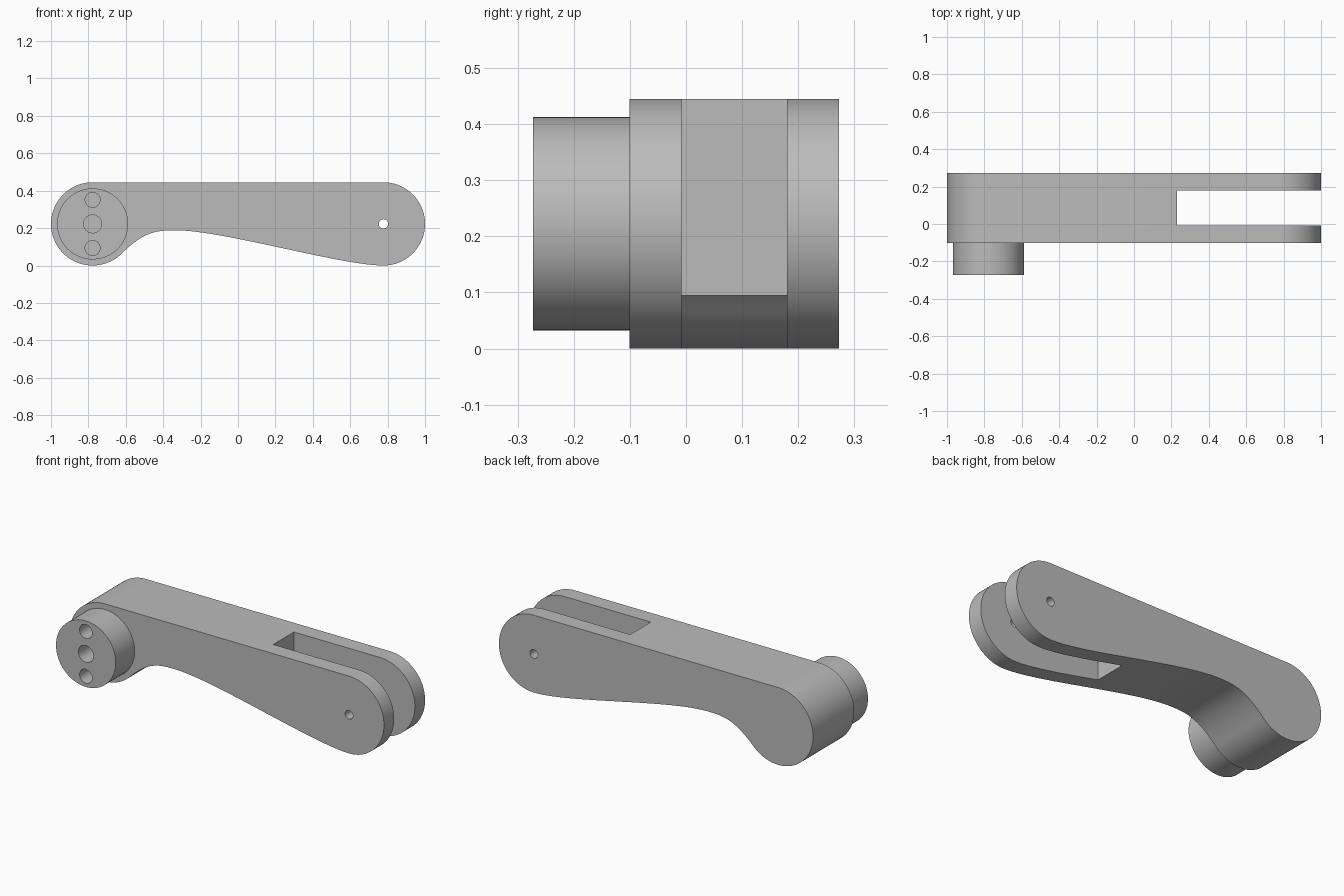
import bpy, bmesh, math
from mathutils import Vector
from mathutils.geometry import interpolate_bezier

cube = bpy.data.objects.get("Cube")
if cube:
    bpy.data.objects.remove(cube, do_unlink=True)

R = 0.2225            # end radius, also the centre height
CX = 0.7775           # distance of the end centres from the middle
FRONT, BACK = -0.101, 0.273
BOSS_FRONT = -0.273

grey = bpy.data.materials.new("plain grey")
grey.use_nodes = True
colour = (0.5, 0.5, 0.5, 1)
grey.diffuse_color = colour
grey.node_tree.nodes["Principled BSDF"].inputs["Base Color"].default_value = colour


def prism(name, outline, y0, y1):
    """Extrude an x-z outline from y0 to y1."""
    bm = bmesh.new()
    face = bm.faces.new([bm.verts.new((x, y0, z)) for x, z in outline])
    new = bmesh.ops.extrude_face_region(bm, geom=[face])["geom"]
    verts = [v for v in new if isinstance(v, bmesh.types.BMVert)]
    bmesh.ops.translate(bm, verts=verts, vec=(0, y1 - y0, 0))
    bmesh.ops.recalc_face_normals(bm, faces=bm.faces)
    mesh = bpy.data.meshes.new(name)
    bm.to_mesh(mesh)
    bm.free()
    mesh.materials.append(grey)
    obj = bpy.data.objects.new(name, mesh)
    bpy.context.collection.objects.link(obj)
    return obj


def arc(cx, cz, r, start, end, steps):
    angles = [math.radians(start + (end - start) * i / steps) for i in range(steps + 1)]
    return [(cx + r * math.cos(a), cz + r * math.sin(a)) for a in angles]


def rod(name, x, z, r, y0, y1, sides=48):
    return prism(name, arc(x, z, r, 0, 360, sides)[:-1], y0, y1)


def bezier(*points):
    pts = [Vector((x, z, 0)) for x, z in points]
    return [(p.x, p.y) for p in interpolate_bezier(*pts, 33)]


def combine(target, tool, operation):
    mod = target.modifiers.new(operation, "BOOLEAN")
    mod.operation, mod.solver, mod.object = operation, "EXACT", tool
    bpy.context.view_layer.objects.active = target
    bpy.ops.object.modifier_apply(modifier=mod.name)
    bpy.data.objects.remove(tool, do_unlink=True)


# Arm: two round ends, flat top, curved underside
left_end = arc(-CX, R, R, 90, 315, 60)
crest = (-0.33, 0.188)
rise = bezier(left_end[-1], (-0.5, 0.185), (-0.43, 0.188), crest)
fall = bezier(crest, (-0.08, 0.188), (0.55, 0), (CX, 0))
right_end = arc(CX, R, R, -90, 90, 48)
outline = left_end + rise[1:] + fall[1:] + right_end[1:]
arm = prism("crank_arm", outline, FRONT, BACK)

# Round boss on the front of the left end
combine(arm, rod("boss", -CX, R, 0.19, BOSS_FRONT, FRONT + 0.02, 80), "UNION")

# Fork slot through the right end
slot = [(0.23, -0.1), (1.2, -0.1), (1.2, 0.6), (0.23, 0.6)]
combine(arm, prism("slot_cutter", slot, -0.008, 0.18), "DIFFERENCE")

# Pin hole through both prongs
combine(arm, rod("pin_cutter", CX, R, 0.025, -0.3, 0.4), "DIFFERENCE")

# Three blind holes in the boss
for dz, r in ((0, 0.048), (0.129, 0.04), (-0.129, 0.04)):
    combine(arm, rod("hole_cutter", -CX, R + dz, r, -0.35, FRONT), "DIFFERENCE")

bpy.ops.object.select_all(action="DESELECT")
arm.select_set(True)
bpy.context.view_layer.objects.active = arm
bpy.ops.object.shade_smooth_by_angle(angle=math.radians(30))
